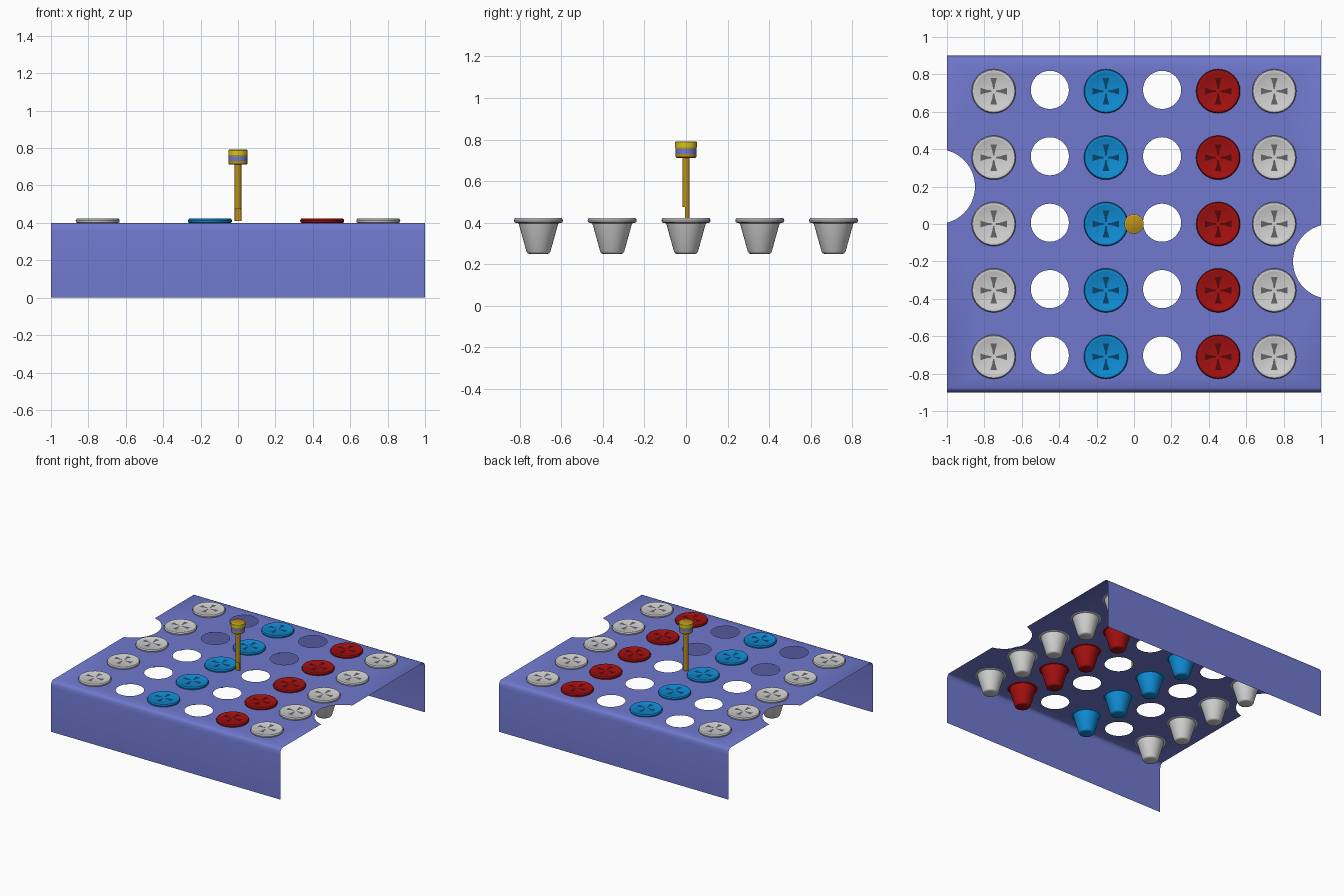
import bpy, bmesh, math
from mathutils import Vector

if "Cube" in bpy.data.objects:
    bpy.data.objects.remove(bpy.data.objects["Cube"])


def material(name, rgb):
    m = bpy.data.materials.new(name)
    m.diffuse_color = (*rgb, 1)
    m.use_nodes = True
    m.node_tree.nodes["Principled BSDF"].inputs["Base Color"].default_value = m.diffuse_color
    return m


PURPLE = material("periwinkle", (0.16, 0.19, 0.62))
WHITE = material("light grey", (0.64, 0.64, 0.64))
BLUE = material("bright blue", (0.005, 0.26, 0.66))
RED = material("red", (0.37, 0.005, 0.005))
GREY_DARK = material("dark grey", (0.13, 0.13, 0.13))
BLUE_DARK = material("dark blue", (0.003, 0.06, 0.15))
RED_DARK = material("dark red", (0.09, 0.002, 0.002))
GOLD = material("gold", (0.50, 0.27, 0.01))
YELLOW = material("yellow", (0.66, 0.56, 0.01))


def finish(bm, name, mats, angle=40):
    me = bpy.data.meshes.new(name)
    bm.to_mesh(me)
    bm.free()
    ob = bpy.data.objects.new(name, me)
    bpy.context.collection.objects.link(ob)
    for m in mats:
        me.materials.append(m)
    bpy.ops.object.select_all(action='DESELECT')
    ob.select_set(True)
    bpy.context.view_layer.objects.active = ob
    bpy.ops.object.shade_smooth_by_angle(angle=math.radians(angle))
    return ob


def lathe(bm, profile, n, x=0, y=0, mat=0):
    """Turn (radius, z) points, listed top to bottom, into a closed solid."""
    rings = [[bm.verts.new((x + r * math.cos(math.tau * i / n),
                            y + r * math.sin(math.tau * i / n), z))
              for i in range(n)] for r, z in profile]
    faces = [bm.faces.new(rings[0]), bm.faces.new(rings[-1][::-1])]
    for a, b in zip(rings, rings[1:]):
        for i in range(n):
            j = (i + 1) % n
            faces.append(bm.faces.new((a[i], b[i], b[j], a[j])))
    for f in faces:
        f.material_index = mat
    return faces


COLS = [-0.75, -0.45, -0.15, 0.15, 0.45, 0.75]
ROWS = [-0.71, -0.355, 0, 0.355, 0.71]
TOP = 0.40
BEND = 0.875

# Folded sheet: outline with a round notch on each side, and the grid of holes
bm = bmesh.new()


def loop(points):
    vs = [bm.verts.new((x, y, TOP)) for x, y in points]
    return [bm.edges.new((vs[i - 1], vs[i])) for i in range(len(vs))]


arc = [math.acos(0.25) * (1 - 2 * i / 20) for i in range(21)]
left = [(-1.05 + 0.2 * math.cos(a), 0.2 + 0.2 * math.sin(a)) for a in arc]
right = [(-x, -y) for x, y in left]
edges = loop([(-1, BEND)] + left + [(-1, -BEND), (1, -BEND)] + right + [(1, BEND)])
for cx in COLS:
    for cy in ROWS:
        dy = 0.007 if cx in (-0.45, 0.15) else 0
        r = 0.102 if dy else 0.094
        edges += loop([(cx + r * math.cos(math.tau * i / 32),
                        cy + dy + r * math.sin(math.tau * i / 32)) for i in range(32)])
bmesh.ops.triangle_fill(bm, use_beauty=True, edges=edges, normal=(0, 0, 1))
for f in bm.faces:
    f.normal_update()
    if f.normal.z < 0:
        f.normal_flip()

# Front and back flaps, following a small rounded bend
bm.verts.ensure_lookup_table()
for s in (-1, 1):
    row = sorted((v for v in bm.verts if abs(v.co.y - s * BEND) < 1e-4 and abs(v.co.x) > 0.99),
                 key=lambda v: v.co.x * -s)
    for y, z in [(0.888, 0.394), (0.896, 0.380), (0.90, 0.355), (0.90, 0)]:
        nxt = [bm.verts.new((v.co.x, s * y, z)) for v in row]
        bm.faces.new((row[0], nxt[0], nxt[1], row[1])).normal_update()
        row = nxt
finish(bm, "folded_sheet", [PURPLE], 60)

# Tapered plugs with a rounded rim and a flared cross on the head
PLUG = [(0.098, 0.421), (0.104, 0.424), (0.113, 0.422), (0.118, 0.413), (0.116, 0.403),
        (0.110, 0.400), (0.096, 0.397), (0.092, 0.385), (0.058, 0.262), (0.052, 0.253),
        (0.044, 0.25)]
ARM = [(0.012, -0.004), (0.035, -0.007), (0.071, -0.018),
       (0.071, 0.018), (0.035, 0.007), (0.012, 0.004)]


def plug(name, x, y, main, dark):
    bm = bmesh.new()
    lathe(bm, PLUG, 32, x, y)
    for k in range(4):
        c, s = math.cos(k * math.pi / 2), math.sin(k * math.pi / 2)
        vs = [bm.verts.new((x + c * u - s * v, y + s * u + c * v, 0.4225)) for u, v in ARM]
        bm.faces.new(vs).material_index = 1
    finish(bm, name, [main, dark])


for label, x, main, dark in [("left_white_plug", -0.75, WHITE, GREY_DARK),
                             ("blue_plug", -0.15, BLUE, BLUE_DARK),
                             ("red_plug", 0.45, RED, RED_DARK),
                             ("right_white_plug", 0.75, WHITE, GREY_DARK)]:
    for i, y in enumerate(ROWS):
        plug(f"{label}_{i + 1}", x, y, main, dark)

# Pin shaft, with part of its tip cut away
bm = bmesh.new()
lathe(bm, [(0.018, 0.72), (0.018, 0.475)], 20)
tip = lathe(bm, [(0.018, 0.475), (0.018, 0.41)], 20)
tip_geom = list({e for f in tip for e in f.edges} | {v for f in tip for v in f.verts}) + tip
cut = bmesh.ops.bisect_plane(bm, geom=tip_geom, plane_co=Vector((0, -0.005, 0)),
                             plane_no=Vector((0, -1, 0)), clear_outer=True)
bmesh.ops.holes_fill(bm, edges=[e for e in bm.edges if e.is_boundary], sides=0)
finish(bm, "pin_shaft", [GOLD])

# Pin head: gold collar, coloured band and knurled yellow cap
bm = bmesh.new()
lathe(bm, [(0.050, 0.732), (0.050, 0.716), (0.045, 0.712)], 32, mat=0)
lathe(bm, [(0.050, 0.757), (0.050, 0.732)], 32, mat=1)
lathe(bm, [(0.051, 0.765), (0.051, 0.755)], 32, mat=0)
cap = lathe(bm, [(0.047, 0.792), (0.052, 0.788), (0.052, 0.763)], 32, mat=2)
cap[0].material_index = 0
finish(bm, "pin_head", [GOLD, PURPLE, YELLOW])
